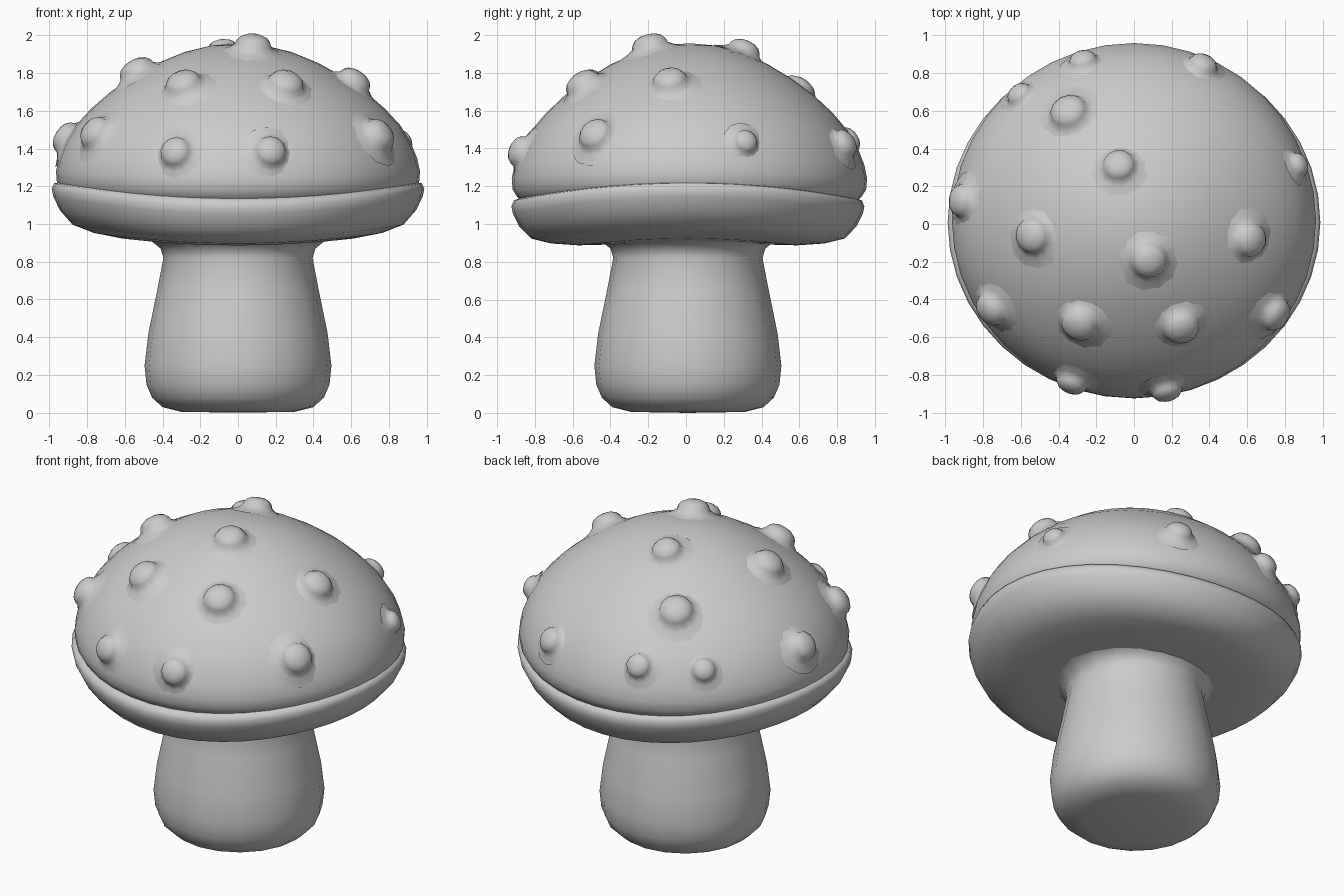
import bpy, bmesh, math
from mathutils import Vector
from mathutils.bvhtree import BVHTree

grey = bpy.data.materials.new("plain_grey")
grey.diffuse_color = (0.6, 0.6, 0.6, 1)


def lathe(name, profile, segs, sx=1.0, sy=1.0, cy=0.0, sag=0.0):
    """Revolve (radius, z) points listed bottom to top; sag lowers front and back edges."""
    bm = bmesh.new()
    rings = []
    for r, z in profile:
        if r == 0:
            rings.append([bm.verts.new((0, cy, z))] * segs)
            continue
        ring = []
        for i in range(segs):
            a = math.tau * i / segs
            dz = sag * math.cos(2 * a) * r ** 2
            ring.append(bm.verts.new((r * sx * math.cos(a), r * sy * math.sin(a) + cy, z + dz)))
        rings.append(ring)
    for lo, hi in zip(rings, rings[1:]):
        for i in range(segs):
            j = (i + 1) % segs
            bm.faces.new(dict.fromkeys((lo[i], lo[j], hi[j], hi[i])))
    bm.normal_update()
    mesh = bpy.data.meshes.new(name)
    bm.to_mesh(mesh)
    bm.free()
    mesh.materials.append(grey)
    for p in mesh.polygons:
        p.use_smooth = True
    obj = bpy.data.objects.new(name, mesh)
    bpy.context.collection.objects.link(obj)
    return obj


# stem: bulging foot, narrow neck, flare under the cap
lathe("stem", [(0, 0.0), (0.3, 0.005), (0.4, 0.03), (0.455, 0.08), (0.485, 0.15),
               (0.495, 0.25), (0.475, 0.42), (0.43, 0.64), (0.395, 0.82),
               (0.41, 0.87), (0.46, 0.91), (0.55, 0.93)], 20, cy=0.01)

# rolled rim and underside of the cap
lathe("cap_rim", [(0, 0.9), (0.4, 0.9), (0.6, 0.905), (0.75, 0.925), (0.86, 0.96),
                  (0.925, 1.03), (0.96, 1.1), (0.968, 1.14), (0.955, 1.17),
                  (0.92, 1.18), (0.86, 1.17)], 40, 1.02, 0.965, 0.01, 0.05)

# domed top of the cap
dome = lathe("cap_dome", [(0.88, 1.12), (0.925, 1.16), (0.95, 1.2), (0.955, 1.26),
                          (0.94, 1.33), (0.905, 1.42), (0.85, 1.51), (0.77, 1.6),
                          (0.67, 1.69), (0.55, 1.775), (0.42, 1.85), (0.28, 1.91),
                          (0.14, 1.945), (0, 1.957)], 40, 1.01, 0.985, 0.018, 0.02)

# warts: x, y, z, size
warts = [(-0.08, 0.31, 1.92, 0.95), (0.08, -0.19, 1.94, 1.05), (-0.53, -0.06, 1.8, 1.05),
         (0.6, -0.08, 1.73, 1), (-0.29, -0.53, 1.74, 1.05), (0.25, -0.54, 1.73, 1.05),
         (-0.74, -0.44, 1.47, 1), (0.72, -0.46, 1.45, 1), (-0.33, -0.84, 1.38, 0.9),
         (0.17, -0.87, 1.38, 0.9), (-0.87, 0.12, 1.43, 0.95), (0.86, 0.31, 1.43, 0.7),
         (0.36, 0.83, 1.42, 0.85), (-0.35, 0.6, 1.72, 1.1), (-0.61, 0.69, 1.44, 0.75),
         (-0.27, 0.86, 1.44, 0.8)]
tree = BVHTree.FromPolygons([v.co for v in dome.data.vertices],
                            [p.vertices[:] for p in dome.data.polygons])
for n, (x, y, z, size) in enumerate(warts):
    # rounded knob with a soft skirt that sinks into the dome
    wart = lathe(f"wart_{n + 1}", [(0.17, -0.02), (0.12, 0.0), (0.095, 0.018), (0.087, 0.04),
                                   (0.07, 0.06), (0.04, 0.074), (0, 0.079)], 12)
    spot, normal, _, _ = tree.find_nearest(Vector((x, y, z)))
    wart.location = spot
    wart.rotation_euler = normal.to_track_quat('Z', 'Y').to_euler()
    wart.scale = (size,) * 3
